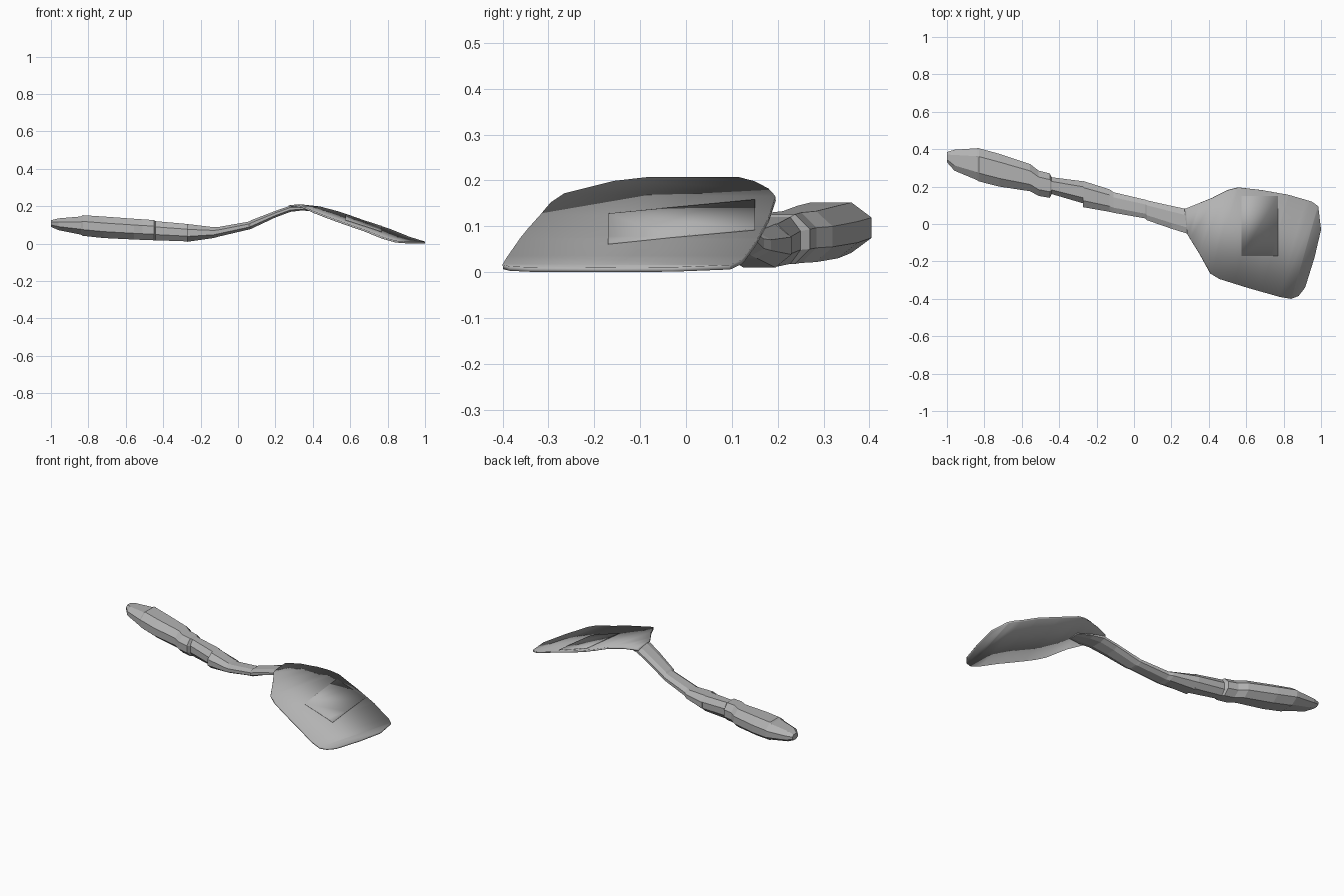
import bpy
import bmesh
from mathutils import Vector

cube = bpy.data.objects.get("Cube")
if cube:
    bpy.data.objects.remove(cube, do_unlink=True)

# One plain grey for the whole tool
grey = bpy.data.materials.new("plain grey")
grey.use_nodes = True
grey.diffuse_color = (0.45, 0.45, 0.45, 1)
shader = grey.node_tree.nodes["Principled BSDF"]
shader.inputs["Base Color"].default_value = grey.diffuse_color
shader.inputs["Roughness"].default_value = 0.6


def make_object(name, bm):
    """Turn a bmesh into a linked object with the grey material."""
    mesh = bpy.data.meshes.new(name)
    bm.to_mesh(mesh)
    bm.free()
    mesh.materials.append(grey)
    obj = bpy.data.objects.new(name, mesh)
    bpy.context.scene.collection.objects.link(obj)
    return obj


# Blade bend: distance along the tool axis, then height of the upper face
AXIS = Vector((0.963, -0.27, 0))
BEND = [(0.2, 0.195), (0.25, 0.205), (0.31, 0.208), (0.38, 0.199), (0.47, 0.171),
        (0.6, 0.125), (0.75, 0.075), (0.85, 0.036), (0.92, 0.016), (0.98, 0.01)]


def blade_height(point):
    """Interpolate the bend at a point of the plan."""
    s = point.dot(AXIS)
    for (s0, z0), (s1, z1) in zip(BEND, BEND[1:]):
        if s <= s1:
            break
    return z0 + (z1 - z0) * (s - s0) / (s1 - s0)


def bent_sheet(name, outline, thickness, lift=0.0):
    """Cut a flat outline across the axis, bend it and give it thickness."""
    bm = bmesh.new()
    face = bm.faces.new([bm.verts.new((x, y, 0)) for x, y in outline])
    bm.normal_update()
    if face.normal.z < 0:
        face.normal_flip()
    for s, _ in BEND:
        bmesh.ops.bisect_plane(bm, geom=bm.verts[:] + bm.edges[:] + bm.faces[:],
                               plane_co=AXIS * s / AXIS.length_squared, plane_no=AXIS)
    for v in bm.verts:
        v.co.z = blade_height(v.co) + lift
    obj = make_object(name, bm)
    solid = obj.modifiers.new("thickness", "SOLIDIFY")
    solid.thickness = thickness
    solid.offset = -1
    bpy.ops.object.select_all(action="DESELECT")
    obj.select_set(True)
    bpy.context.view_layer.objects.active = obj
    bpy.ops.object.shade_smooth_by_angle(angle=0.4)
    return obj


# Blade: skewed paddle with rounded corners, and a barely raised panel on it
bent_sheet("blade", [
    (0.27, 0.08), (0.42, 0.14), (0.5, 0.18), (0.56, 0.195), (0.69, 0.18),
    (0.83, 0.155), (0.95, 0.12), (0.985, 0.095), (1.0, -0.03), (0.965, -0.18),
    (0.915, -0.34), (0.88, -0.385), (0.84, -0.4), (0.78, -0.39), (0.62, -0.345),
    (0.46, -0.295), (0.41, -0.265), (0.355, -0.165), (0.285, -0.055)], 0.01)
bent_sheet("blade_panel", [(0.575, 0.15), (0.77, 0.15), (0.77, -0.17), (0.575, -0.17)],
           0.005, 0.003)


def loft(name, stations, shape):
    """Join scaled copies of a cross-section, one per station along x."""
    bm = bmesh.new()
    rings = []
    for x, y0, y1, z0, z1 in stations:
        rings.append([bm.verts.new((x, y0 + (y1 - y0) * u, z0 + (z1 - z0) * w))
                      for u, w in shape])
    n = len(shape)
    for a, b in zip(rings, rings[1:]):
        for i in range(n):
            j = (i + 1) % n
            bm.faces.new((a[i], a[j], b[j], b[i]))
    bm.faces.new(rings[0])
    bm.faces.new(rings[-1])
    bmesh.ops.recalc_face_normals(bm, faces=bm.faces[:])
    return make_object(name, bm)


# Cross-section as fractions of width and height: flat-sided octagon
OCTAGON = [(0.25, 0), (0.75, 0), (1, 0.3), (1, 0.7),
           (0.75, 1), (0.25, 1), (0, 0.7), (0, 0.3)]

# Grip: thick faceted end, stepping down where the sections meet
loft("grip", [
    (-1.0, 0.33, 0.385, 0.09, 0.125),
    (-0.96, 0.285, 0.397, 0.072, 0.135),
    (-0.84, 0.235, 0.405, 0.048, 0.145),
    (-0.83, 0.228, 0.405, 0.042, 0.152),
    (-0.72, 0.2, 0.375, 0.03, 0.145),
    (-0.555, 0.175, 0.32, 0.022, 0.133),
    (-0.51, 0.15, 0.285, 0.02, 0.13),
    (-0.45, 0.14, 0.27, 0.018, 0.126),
    (-0.44, 0.16, 0.25, 0.018, 0.12),
    (-0.27, 0.11, 0.228, 0.012, 0.105)], OCTAGON)

# Neck: slim rising arm that flattens out beneath the blade
loft("neck", [
    (-0.272, 0.09, 0.23, 0.01, 0.105),
    (-0.13, 0.065, 0.185, 0.03, 0.088),
    (-0.11, 0.06, 0.17, 0.036, 0.088),
    (0.06, 0.03, 0.13, 0.076, 0.118),
    (0.07, 0.02, 0.126, 0.079, 0.125),
    (0.2, -0.025, 0.097, 0.14, 0.175),
    (0.28, -0.05, 0.08, 0.17, 0.203),
    (0.34, -0.06, 0.06, 0.177, 0.198),
    (0.43, -0.04, 0.03, 0.172, 0.182)], OCTAGON)
